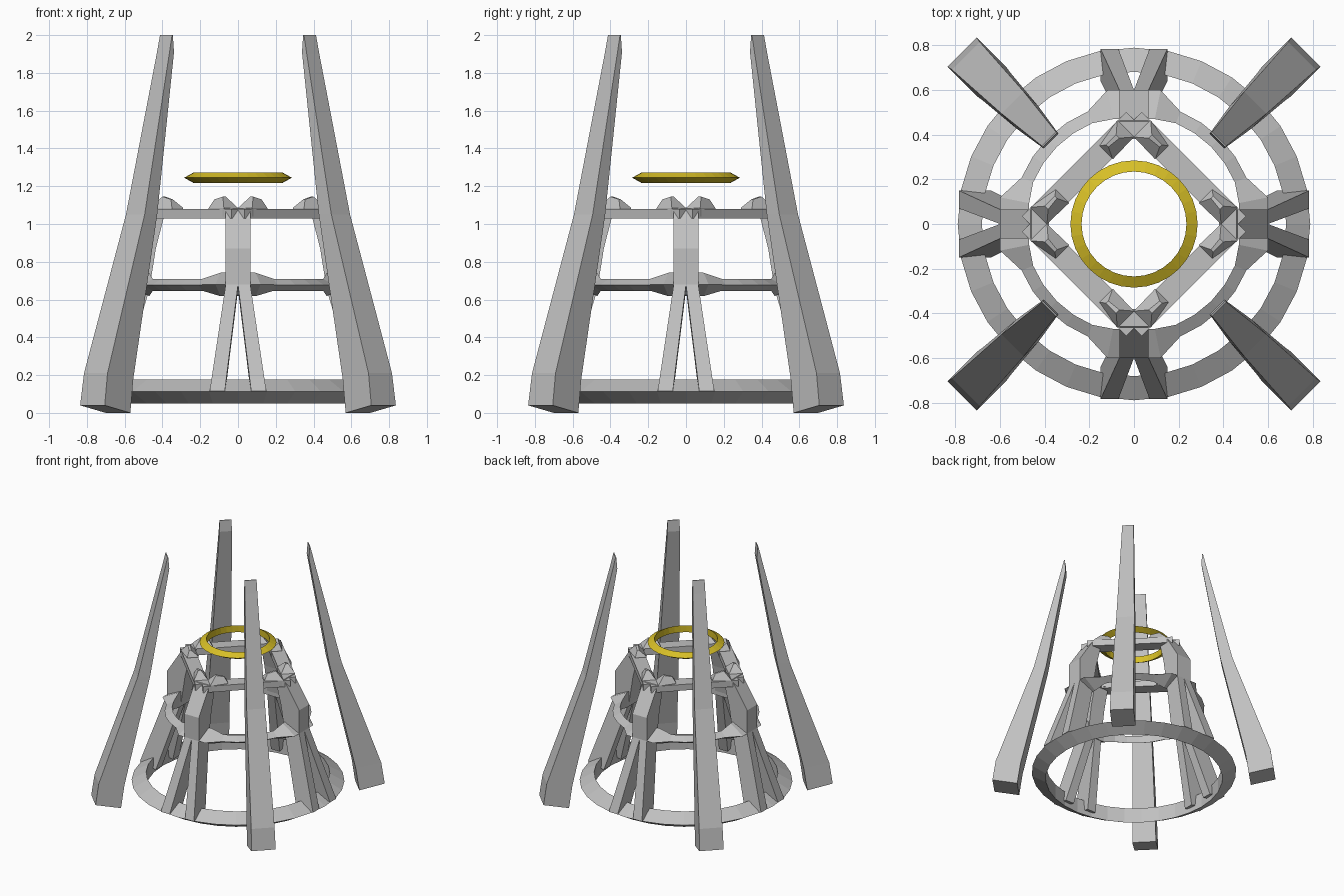
import bpy, bmesh, math
from mathutils import Matrix, Vector

if "Cube" in bpy.data.objects:
    bpy.data.objects.remove(bpy.data.objects["Cube"], do_unlink=True)


def make_material(name, color):
    m = bpy.data.materials.new(name)
    m.use_nodes = True
    m.diffuse_color = color
    m.node_tree.nodes["Principled BSDF"].inputs["Base Color"].default_value = color
    return m


grey = make_material("stone_grey", (0.53, 0.53, 0.53, 1))
gold = make_material("gold_yellow", (0.68, 0.52, 0.02, 1))


def loft(name, sections, material, angle=0, closed=False):
    """Skin a list of equal-length cross-sections, turned about z by angle."""
    bm = bmesh.new()
    turn = Matrix.Rotation(math.radians(angle), 3, 'Z')
    rows = [[bm.verts.new(turn @ Vector(p)) for p in s] for s in sections]
    n = len(rows[0])
    pairs = list(zip(rows, rows[1:]))
    if closed:
        pairs.append((rows[-1], rows[0]))
    else:
        bm.faces.new(rows[0])
        bm.faces.new(rows[-1][::-1])
    for a, b in pairs:
        for i in range(n):
            j = (i + 1) % n
            bm.faces.new((a[i], a[j], b[j], b[i]))
    bmesh.ops.recalc_face_normals(bm, faces=bm.faces)
    mesh = bpy.data.meshes.new(name)
    bm.to_mesh(mesh)
    bm.free()
    mesh.materials.append(material)
    ob = bpy.data.objects.new(name, mesh)
    bpy.context.collection.objects.link(ob)
    return ob


def slab(x0, x1, y_out, z_out, y_in, z_in):
    """Cross-section with an outer and an inner edge, facing the front."""
    return [(x0, -y_out, z_out), (x1, -y_out, z_out),
            (x1, -y_in, z_in), (x0, -y_in, z_in)]


def ring(name, segments, profile, material):
    """Closed ring whose (radius, z) profile may vary with the angle."""
    sections = []
    for i in range(segments):
        a = 2 * math.pi * i / segments
        sections.append([(r * math.cos(a), r * math.sin(a), z) for r, z in profile(i, a)])
    return loft(name, sections, material, closed=True)


def triangle(outer, width, z, half):
    return [(outer, z), (outer - width, z + half), (outer - width, z - half)]


# Rings with a triangular section; the middle one swells at the four supports
def middle_profile(i, a):
    step = (i + 4) % 8 - 4
    if abs(step) <= 1:
        flat = 1 / math.cos(step * math.pi / 16)
        return [(r * flat, z) for r, z in triangle(0.6, 0.13, 0.68, 0.062)]
    return triangle(0.545, 0.056, 0.678, 0.032)


ring("base_ring", 32, lambda i, a: triangle(0.79, 0.108, 0.113, 0.063), grey)
ring("middle_ring", 32, middle_profile, grey)
ring("floating_ring", 32, lambda i, a: triangle(0.285, 0.05, 1.245, 0.028), gold)

# Tall leaning corner pillars: half width, outer radius and z, inner radius and z
pillar = [(0.092, 1.09, 0.04, 0.898, 0.0),
          (0.088, 1.065, 0.21, 0.872, 0.18),
          (0.07, 0.769, 1.05, 0.675, 1.05),
          (0.047, 0.562, 1.9, 0.526, 1.91),
          (0.045, 0.539, 2.0, 0.533, 2.0)]
for k in range(4):
    loft(f"corner_pillar_{k + 1}",
         [slab(-t, t, ro, zo, ri, zi) for t, ro, zo, ri, zi in pillar],
         grey, 45 + 90 * k)

for k in range(4):
    turn = 90 * k
    # Upright of the forked support, with a knee
    loft(f"support_column_{k + 1}",
         [slab(-0.065, 0.065, 0.6, 0.67, 0.47, 0.65),
          slab(-0.065, 0.065, 0.6, 0.87, 0.435, 0.87),
          slab(-0.065, 0.065, 0.46, 1.085, 0.38, 1.085)], grey, turn)
    for s, side in ((-1, "right"), (1, "left")):
        # Splayed legs of the fork
        loft(f"support_leg_{side}_{k + 1}",
             [slab(s * 0.07, s * 0.15, 0.785, 0.115, 0.64, 0.085),
              slab(0, s * 0.065, 0.6, 0.68, 0.47, 0.65)], grey, turn)
        # Faceted caps on the ends of the frame bars
        base = [(0.155, 0.35), (0.075, 0.465), (0.0, 0.39), (0.095, 0.29)]
        peak = [(0.125, 0.355, 1.13), (0.08, 0.4, 1.145),
                (0.065, 0.385, 1.145), (0.115, 0.345, 1.13)]
        loft(f"frame_cap_{side}_{k + 1}",
             [[(s * x, -y, 1.04) for x, y in base],
              [(s * x, -y, 1.085) for x, y in base],
              [(s * x, -y, z) for x, y, z in peak]], grey, turn)
    # Square upper frame bar
    loft(f"frame_bar_{k + 1}",
         [slab(-0.33, 0.33, 0.38, z, 0.277, z) for z in (1.03, 1.08)],
         grey, 45 + turn)
